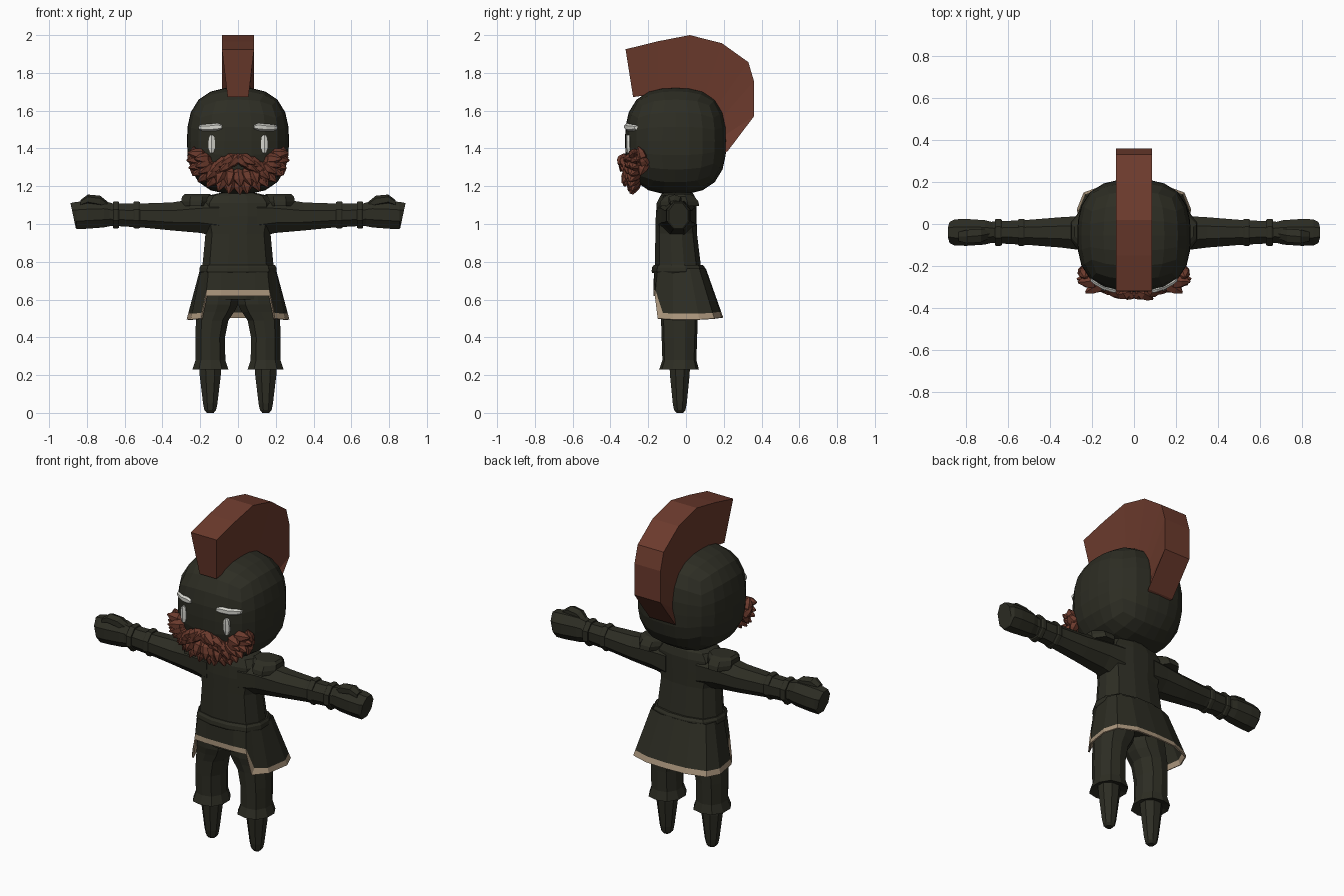
import bpy, bmesh, math, random
from mathutils import Vector

random.seed(4)


def material(name, rgb):
    m = bpy.data.materials.new(name)
    m.diffuse_color = (*rgb, 1)
    return m


DARK = material("dark olive", (0.026, 0.026, 0.017))
RED = material("rust red", (0.15, 0.043, 0.026))
BEIGE = material("beige trim", (0.40, 0.30, 0.20))
WHITE = material("eye white", (0.68, 0.68, 0.63))


def finish(bm, name, *mats):
    bmesh.ops.recalc_face_normals(bm, faces=bm.faces)
    me = bpy.data.meshes.new(name)
    bm.to_mesh(me)
    bm.free()
    for m in mats:
        me.materials.append(m)
    ob = bpy.data.objects.new(name, me)
    bpy.context.collection.objects.link(ob)
    return ob


def section(n, power):
    """Unit superellipse with n sides, scaled to touch +-1."""
    pts = []
    for i in range(n):
        a = 2 * math.pi * (i + 0.5) / n
        c, s = math.cos(a), math.sin(a)
        r = (abs(c) ** power + abs(s) ** power) ** (-1 / power)
        pts.append((c * r, s * r))
    mu, mv = max(p[0] for p in pts), max(p[1] for p in pts)
    return [(u / mu, v / mv) for u, v in pts]


def skin(bm, rings):
    """Join rings of points into a closed, capped tube."""
    rows = [[bm.verts.new(p) for p in r] for r in rings]
    n = len(rows[0])
    for a, b in zip(rows, rows[1:]):
        for i in range(n):
            bm.faces.new((a[i], a[(i + 1) % n], b[(i + 1) % n], b[i]))
    bm.faces.new(rows[0])
    bm.faces.new(rows[-1])


def loft(name, rings, axis, mat, n=8, power=2.5, sides=(1,), tilt=0):
    """Rings are (position on axis, centre 1, centre 2, radius 1, radius 2)."""
    sec = section(n, power)
    for s in sides:
        bm = bmesh.new()
        out = []
        for k, (t, c1, c2, r1, r2) in enumerate(rings):
            lean = tilt if k == len(rings) - 1 else 0
            if axis == 'z':
                out.append([(s * (c1 + u * r1), c2 + v * r2, t) for u, v in sec])
            else:
                out.append([(s * (t + lean * v), c1 + u * r1, c2 + v * r2) for u, v in sec])
        skin(bm, out)
        tag = "" if len(sides) == 1 else ("_right" if s > 0 else "_left")
        finish(bm, name + tag, mat)


BOTH = (1, -1)

# Head: rounded cube
HC, HR, HP = Vector((0, -0.055, 1.44)), Vector((0.27, 0.268, 0.282)), 2.7
bm = bmesh.new()
bmesh.ops.create_cube(bm, size=2)
bmesh.ops.subdivide_edges(bm, edges=bm.edges[:], cuts=5, use_grid_fill=True)
for v in bm.verts:
    p = Vector([math.tan(c * math.pi / 4) for c in v.co])
    p /= sum(abs(c) ** HP for c in p) ** (1 / HP)
    v.co = HC + Vector([p[i] * HR[i] for i in range(3)])
finish(bm, "head", DARK)


def face_y(x, z):
    """Front surface of the head."""
    k = 1 - abs(x / HR.x) ** HP - abs((z - HC.z) / HR.z) ** HP
    return HC.y - HR.y * max(k, 0.02) ** (1 / HP)


# Brows and eyes
loft("brow", [(x, face_y(x, 1.51), 1.51 + dz, 0.012, h) for x, dz, h in
              ((0.085, 0.004, 0.01), (0.11, 0.004, 0.02), (0.15, 0, 0.019),
               (0.19, 0, 0.017), (0.208, 0, 0.01))], 'x', WHITE, 6, 2.5, BOTH)
loft("eye", [(z, 0.14, face_y(0.14, z), w, 0.013) for z, w in
             ((1.375, 0.009), (1.40, 0.018), (1.44, 0.018), (1.462, 0.014), (1.472, 0.006))],
     'z', WHITE, 6, 2.5, BOTH)

# Crest: outer arc and narrower inner arc, skinned as slices
outer = [(-0.32, 1.925), (-0.15, 1.967), (0.02, 2.0), (0.19, 1.957), (0.33, 1.857),
         (0.36, 1.756), (0.36, 1.57), (0.22, 1.385)]
inner = [(-0.28, 1.672), (-0.15, 1.69), (0.0, 1.69), (0.09, 1.66), (0.15, 1.60),
         (0.18, 1.55), (0.19, 1.46), (0.17, 1.36)]
bm = bmesh.new()
skin(bm, [[(-0.085, *o), (0.085, *o), (0.055, *i), (-0.055, *i)] for o, i in zip(outer, inner)])
finish(bm, "crest", RED)

# Beard and moustache: pointed curls laid over the face
bm = bmesh.new()
CURL = section(6, 2)


def curl(x, z, dx, dz, length, width, out=0.3, lift=0.0):
    d = Vector((dx, 0, dz)).normalized()
    d = (d + Vector((0, -out, 0))).normalized()
    q = d.to_track_quat('Z', 'Y')
    base = Vector((x, face_y(x, z) - lift, z)) - d * length * 0.45
    spin = random.uniform(-0.3, 0.3)
    rings = []
    for t, r in ((0, 0.45), (0.3, 1), (0.65, 0.8), (1, 0.12)):
        bend = Vector((spin * width * t * t * 2, 0, 0))
        rings.append([base + q @ (Vector((u * r * width, v * r * width, t * length)) + bend)
                      for u, v in CURL])
    skin(bm, rings)


for k in range(-8, 9):                       # outer fringe
    a = math.radians(k * 12.5)
    sx, cz = math.sin(a), math.cos(a)
    curl(0.215 * sx, 1.345 - 0.135 * cz, sx, -cz, 0.10, 0.034, 0.25, 0.02)
for k in range(-6, 7):                       # middle rows
    a = math.radians(k * 15)
    sx, cz = math.sin(a), math.cos(a)
    curl(0.185 * sx, 1.345 - 0.095 * cz, sx * 0.8, -cz, 0.10, 0.032, 0.4, 0.02)
for s in BOTH:                               # moustache and side whiskers
    for x, z, dx, dz in ((0.02, 1.335, 0.5, -0.5), (0.05, 1.34, 0.9, -0.5),
                         (0.085, 1.325, 1, -0.6), (0.115, 1.30, 1, -0.9),
                         (0.06, 1.31, 0.9, -0.7), (0.13, 1.27, 0.5, -1),
                         (0.09, 1.285, 0.8, -1)):
        curl(s * x, z, s * dx, dz, 0.095, 0.029, 0.25, 0.015)
    for x, z, dx, dz in ((0.235, 1.365, 0.1, 1), (0.225, 1.345, -0.3, 1),
                         (0.205, 1.31, -0.2, -1), (0.225, 1.30, 0.3, -1),
                         (0.235, 1.33, 0.5, 0.6)):
        curl(s * x, z, s * dx, dz, 0.085, 0.03, 0.35, 0.015)
finish(bm, "beard", RED)

# Torso, neck and belt
loft("torso", [(0.60, 0, -0.045, 0.165, 0.105), (0.76, 0, -0.042, 0.19, 0.123),
               (0.95, 0, -0.052, 0.172, 0.11), (1.04, 0, -0.052, 0.19, 0.108),
               (1.11, 0, -0.05, 0.19, 0.105), (1.15, 0, -0.045, 0.16, 0.09),
               (1.165, 0, -0.045, 0.09, 0.08), (1.22, 0, -0.045, 0.08, 0.075)],
     'z', DARK, 12, 3)
loft("belt", [(0.74, 0, -0.04, 0.20, 0.138), (0.75, 0, -0.04, 0.205, 0.142),
              (0.77, 0, -0.04, 0.203, 0.14), (0.783, 0, -0.04, 0.195, 0.13)], 'z', DARK, 12, 3)

# Skirt: columns from belt to hem, short in front and long at the sides and back
half = [((0, -0.17), (0, -0.172, 0.62)), ((0.09, -0.168), (0.09, -0.172, 0.62)),
        ((0.155, -0.15), (0.17, -0.165, 0.62)), ((0.175, -0.13), (0.195, -0.15, 0.50)),
        ((0.195, -0.07), (0.25, -0.07, 0.495)), ((0.2, 0.02), (0.272, 0.07, 0.495)),
        ((0.18, 0.07), (0.24, 0.15, 0.50)), ((0.1, 0.1), (0.13, 0.19, 0.505)),
        ((0, 0.105), (0, 0.197, 0.505))]
cols = [(1, i) for i in range(9)] + [(-1, i) for i in range(7, 0, -1)]
bm = bmesh.new()
rows = []
for s, i in cols:
    (tx, ty), b = half[i]
    top, bot = Vector((tx, ty, 0.765)), Vector(b)
    hem = bot.lerp(top, 0.03 / (0.765 - bot.z))
    if i == 3:
        hem.y += 0.025
    rows.append([bm.verts.new((s * p.x, p.y, p.z)) for p in (top, hem, bot)])
for a, b in zip(rows, rows[1:] + rows[:1]):
    bm.faces.new((a[0], a[1], b[1], b[0]))
    bm.faces.new((a[1], a[2], b[2], b[1])).material_index = 1
skirt = finish(bm, "skirt", DARK, BEIGE)
mod = skirt.modifiers.new("thickness", 'SOLIDIFY')
mod.thickness = 0.008

# Legs and boots
loft("trouser_leg", [(0.66, 0.10, -0.045, 0.10, 0.10), (0.575, 0.108, -0.04, 0.108, 0.105),
                     (0.535, 0.12, -0.037, 0.10, 0.10), (0.49, 0.137, -0.035, 0.086, 0.097),
                     (0.40, 0.147, -0.035, 0.078, 0.094), (0.28, 0.146, -0.035, 0.079, 0.09),
                     (0.23, 0.146, -0.037, 0.095, 0.105), (0.245, 0.146, -0.037, 0.06, 0.06)],
     'z', DARK, 10, 2.5, BOTH)
loft("boot", [(0.27, 0.147, -0.033, 0.06, 0.055), (0.20, 0.147, -0.033, 0.056, 0.052),
              (0.05, 0.147, -0.033, 0.038, 0.037), (0.015, 0.147, -0.033, 0.031, 0.03),
              (0.0, 0.147, -0.033, 0.018, 0.018)], 'z', DARK, 8, 2.5, BOTH)

# Arms, wrist bands, hands and thumbs
loft("arm", [(0.10, -0.05, 1.04, 0.10, 0.11), (0.20, -0.045, 1.045, 0.086, 0.092),
             (0.35, -0.04, 1.04, 0.072, 0.074), (0.50, -0.04, 1.045, 0.06, 0.064),
             (0.69, -0.04, 1.05, 0.05, 0.058)], 'x', DARK, 8, 2.5, BOTH)
for label, x in (("inner_band", 0.52), ("outer_band", 0.63)):
    loft(label, [(x, -0.04, 1.048, 0.06, 0.068), (x + 0.008, -0.04, 1.048, 0.065, 0.072),
                 (x + 0.025, -0.04, 1.048, 0.065, 0.072), (x + 0.033, -0.04, 1.048, 0.06, 0.068)],
         'x', DARK, 8, 2.5, BOTH)
loft("hand", [(0.66, -0.04, 1.05, 0.045, 0.058), (0.71, -0.04, 1.052, 0.058, 0.07),
              (0.80, -0.04, 1.048, 0.064, 0.073), (0.855, -0.04, 1.045, 0.062, 0.072),
              (0.873, -0.04, 1.045, 0.05, 0.066)], 'x', DARK, 8, 3.5, BOTH, tilt=0.014)
loft("thumb", [(0.68, -0.045, 1.09, 0.02, 0.02), (0.73, -0.055, 1.12, 0.032, 0.03),
               (0.795, -0.06, 1.13, 0.032, 0.026), (0.835, -0.06, 1.11, 0.022, 0.016)],
     'x', DARK, 6, 2.5, BOTH)

# Shoulder pads
loft("shoulder_pad", [(1.095, 0.225, -0.035, 0.072, 0.105), (1.12, 0.222, -0.035, 0.078, 0.10),
                      (1.145, 0.22, -0.035, 0.077, 0.08), (1.158, 0.215, -0.035, 0.068, 0.055)],
     'z', DARK, 8, 5, BOTH)
